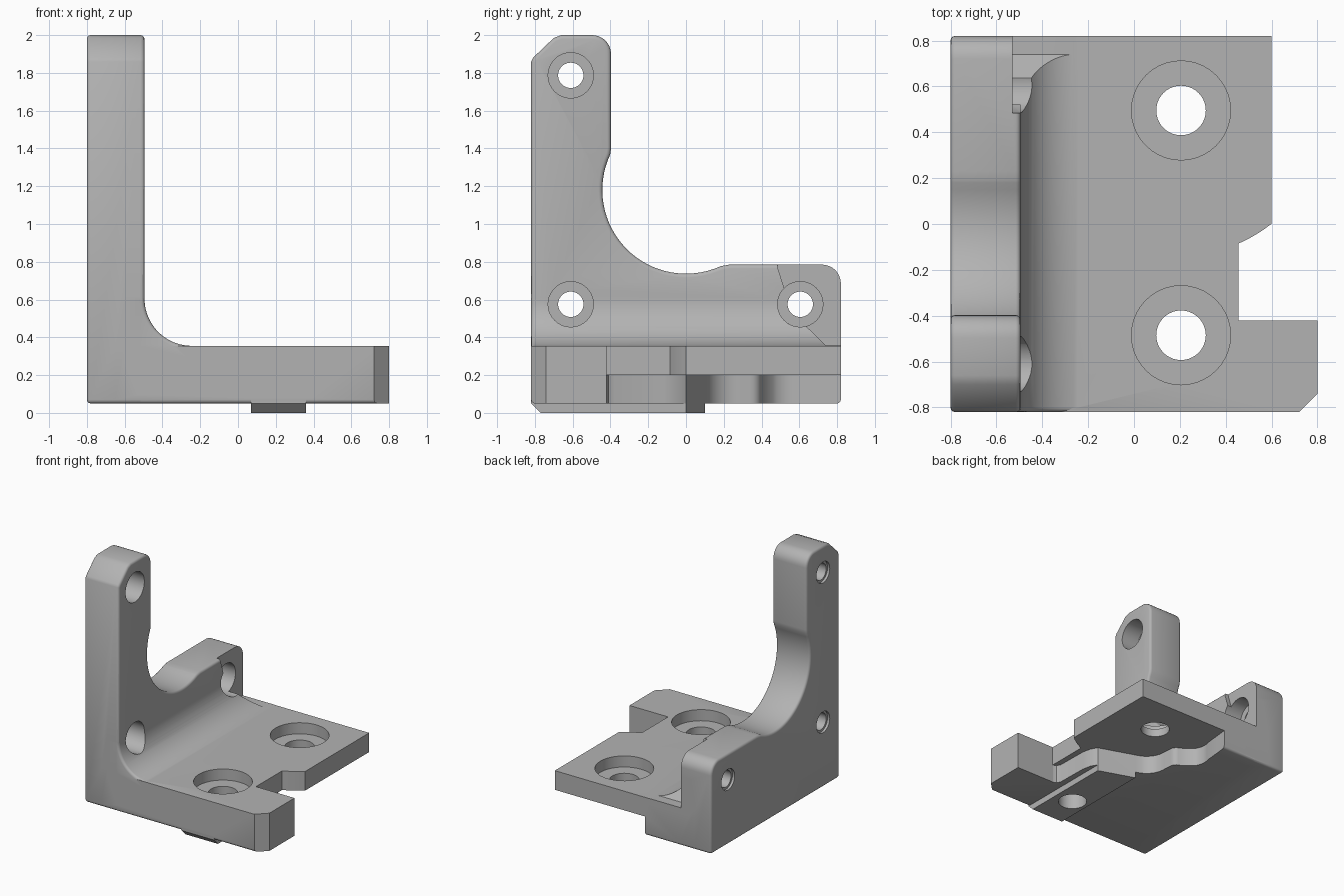
import bpy, bmesh, math
from mathutils import Vector

if "Cube" in bpy.data.objects:
    bpy.data.objects.remove(bpy.data.objects["Cube"])

grey = bpy.data.materials.new("matte grey")
grey.diffuse_color = (0.45, 0.45, 0.45, 1)
grey.use_nodes = True
grey.node_tree.nodes["Principled BSDF"].inputs["Base Color"].default_value = grey.diffuse_color


def arc(cx, cy, r, a0, a1, n):
    """Points on an arc, angles in degrees."""
    return [(cx + r * math.cos(math.radians(a0 + (a1 - a0) * i / n)),
             cy + r * math.sin(math.radians(a0 + (a1 - a0) * i / n))) for i in range(n + 1)]


def prism(name, pts, axis, lo, hi, edge_rule=None, width=0.02):
    """Extrude a 2D outline along an axis, optionally rounding chosen edges."""
    place = {'X': lambda a, b, t: (t, a, b),
             'Y': lambda a, b, t: (a, t, b),
             'Z': lambda a, b, t: (a, b, t)}[axis]
    bm = bmesh.new()
    face = bm.faces.new([bm.verts.new(place(a, b, lo)) for a, b in pts])
    ext = bmesh.ops.extrude_face_region(bm, geom=[face])
    vec = Vector(place(0, 0, hi - lo))
    bmesh.ops.translate(bm, vec=vec, verts=[g for g in ext['geom'] if isinstance(g, bmesh.types.BMVert)])
    bmesh.ops.recalc_face_normals(bm, faces=bm.faces)
    if edge_rule:
        edges = [e for e in bm.edges if edge_rule((e.verts[0].co + e.verts[1].co) / 2, e)]
        bmesh.ops.bevel(bm, geom=edges, offset=width, segments=3, profile=0.5, affect='EDGES',
                        clamp_overlap=True)
    me = bpy.data.meshes.new(name)
    bm.to_mesh(me)
    bm.free()
    me.materials.append(grey)
    ob = bpy.data.objects.new(name, me)
    bpy.context.collection.objects.link(ob)
    return ob


def combine(target, tool, operation):
    """Apply a boolean and discard the tool."""
    tool.hide_render = True
    mod = target.modifiers.new("join", 'BOOLEAN')
    mod.operation, mod.object, mod.solver = operation, tool, 'EXACT'
    bpy.context.view_layer.objects.active = target
    bpy.ops.object.modifier_apply(modifier=mod.name)
    bpy.data.objects.remove(tool)


# Upright: tall arm and low rear arm around a round cutout
upright = ([(-0.82, 0.05), (0.82, 0.05)] + arc(0.72, 0.685, 0.10, 0, 90, 8)
           + [(0.23, 0.785), (0.19, 0.778)] + arc(0, 1.18, 0.443, -66, -205, 32)
           + [(-0.397, 1.40)] + arc(-0.497, 1.90, 0.10, 0, 90, 8)
           + [(-0.66, 2.0), (-0.70, 1.985), (-0.81, 1.88), (-0.82, 1.86)])
bracket = prism("bracket", upright, 'X', -0.8, -0.495,
                lambda m, e: m.x < -0.79 or m.x > -0.5 or (m.z < 0.06 and abs(m.y) > 0.8))

# Base plate with a clipped front corner and a side notch
plate = ([(-0.65, -0.82), (0.72, -0.82), (0.80, -0.74), (0.80, -0.42), (0.455, -0.42)]
         + arc(0.205, 0.495, 0.632, -66.7, -51.4, 5) + [(0.60, 0.82), (-0.65, 0.82)])
combine(bracket, prism("base_plate", plate, 'Z', 0.05, 0.355,
                       lambda m, e: m.z < 0.06 and abs(m.y) > 0.81), 'UNION')

# Inner fillet between upright and plate
fillet = [(-0.6, 0.605)] + arc(-0.245, 0.605, 0.25, 180, 270, 20) + [(-0.245, 0.3), (-0.6, 0.3)]
combine(bracket, prism("inner_fillet", fillet, 'Y', -0.82, 0.82,
                       lambda m, e: m.y < -0.81 and m.x > -0.5 and 0.355 < m.z < 0.604), 'UNION')

# Locating rib under the plate, tapered at the front
rib = [(-0.82, 0.05), (-0.77, 0.0), (0.2, 0.0), (0.2, 0.08), (-0.82, 0.08)]
combine(bracket, prism("locating_rib", rib, 'X', 0.07, 0.36), 'UNION')

# Curved relief under the plate
relief = ([(0.9, -0.42), (0.45, -0.42), (0.425, -0.41), (0.41, -0.38), (0.405, -0.12), (0.39, -0.05),
           (0.36, 0.0), (0.07, 0.10)]
          + arc(0.10, 0.27, 0.17, 245, 180, 8) + [(-0.075, 0.34)]
          + arc(-0.135, 0.34, 0.06, 0, 80, 5) + arc(-0.10, 0.55, 0.14, 220, 160, 6)
          + [(-0.22, 0.72), (-0.20, 0.9), (0.9, 0.9)])
combine(bracket, prism("relief_cutter", relief, 'Z', -0.1, 0.20), 'DIFFERENCE')

# Clearance at the rear end of the upright
clearance = ([(0.48, 0.85), (0.485, 0.77), (0.52, 0.66)] + arc(0.605, 0.575, 0.12, 135, 285, 10)
             + [(0.74, 0.356), (0.9, 0.356), (0.9, 0.85)])
combine(bracket, prism("clearance_cutter", clearance, 'X', -0.53, -0.1), 'DIFFERENCE')


def bore(axis, a, b, r, lo, hi):
    combine(bracket, prism("bore", arc(a, b, r, 0, 360, 40)[:-1], axis, lo, hi), 'DIFFERENCE')


# Counterbored holes through the plate
for y in (-0.485, 0.495):
    bore('Z', 0.205, y, 0.108, -0.1, 0.5)
    bore('Z', 0.205, y, 0.216, 0.265, 0.5)

# Counterbored holes through the upright, with a shallow recess on the outside
for y, z in ((-0.61, 1.787), (-0.61, 0.575), (0.605, 0.575)):
    bore('X', y, z, 0.067, -0.9, -0.3)
    bore('X', y, z, 0.12, -0.65, -0.25)
    bore('X', y, z, 0.085, -0.9, -0.78)

bpy.ops.object.select_all(action='DESELECT')
bracket.select_set(True)
bpy.context.view_layer.objects.active = bracket
bpy.ops.object.shade_smooth_by_angle(angle=math.radians(32))
